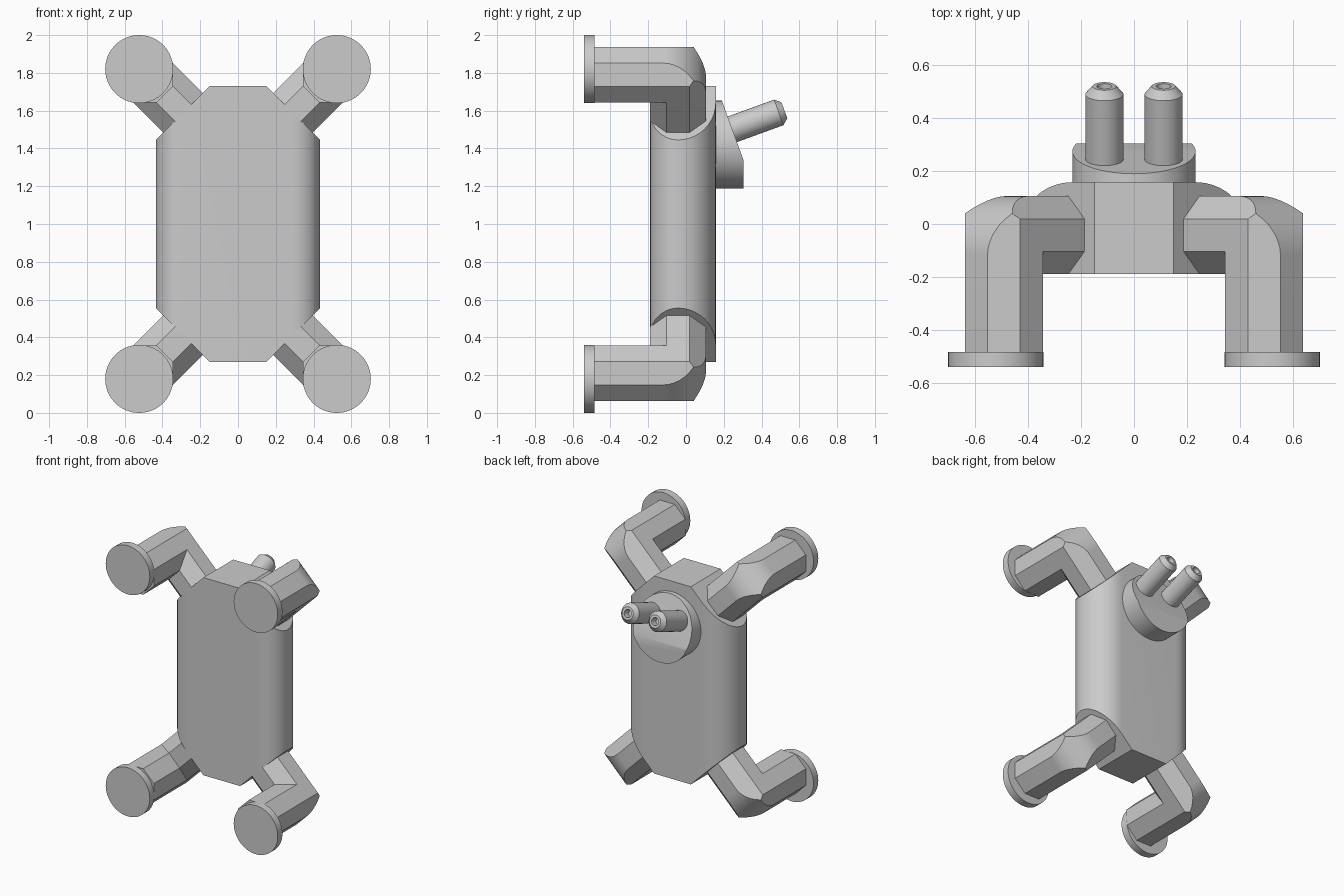
import bpy, bmesh
from math import sin, cos, pi, sqrt, radians
from mathutils import Vector, Matrix

if "Cube" in bpy.data.objects:
    bpy.data.objects.remove(bpy.data.objects["Cube"], do_unlink=True)

# One plain grey finish
grey = bpy.data.materials.new("light_grey")
grey.use_nodes = True
grey.diffuse_color = (0.6, 0.6, 0.6, 1)
grey.node_tree.nodes["Principled BSDF"].inputs["Base Color"].default_value = (0.6, 0.6, 0.6, 1)


def finish(bm, name):
    bmesh.ops.recalc_face_normals(bm, faces=bm.faces)
    mesh = bpy.data.meshes.new(name)
    bm.to_mesh(mesh)
    bm.free()
    mesh.materials.append(grey)
    obj = bpy.data.objects.new(name, mesh)
    bpy.context.collection.objects.link(obj)
    bpy.ops.object.select_all(action='DESELECT')
    obj.select_set(True)
    bpy.context.view_layer.objects.active = obj
    bpy.ops.object.shade_smooth_by_angle(angle=radians(30))
    return obj


def loft(rings):
    """Skin a list of equal-length point rings and cap both ends."""
    bm = bmesh.new()
    rows = [[bm.verts.new(p) for p in ring] for ring in rings]
    n = len(rows[0])
    for a, b in zip(rows, rows[1:]):
        for i in range(n):
            j = (i + 1) % n
            bm.faces.new((a[i], a[j], b[j], b[i]))
    bm.faces.new(rows[0])
    bm.faces.new(rows[-1])
    return bm


def lathe(profile, origin, axis, sides=48):
    """Revolve (radius, height) points about an axis through origin."""
    turn = Vector(axis).to_track_quat('Z', 'Y').to_matrix().to_4x4()
    place = Matrix.Translation(origin) @ turn
    return loft([[place @ Vector((r * cos(2 * pi * i / sides), r * sin(2 * pi * i / sides), h))
                  for i in range(sides)] for r, h in profile])


def slice_off(bm, point, normal):
    """Remove everything on the normal's side of a plane and close the cut."""
    cut = bmesh.ops.bisect_plane(bm, geom=bm.verts[:] + bm.edges[:] + bm.faces[:], dist=1e-6,
                                 plane_co=point, plane_no=normal, clear_outer=True)
    edges = [e for e in cut["geom_cut"] if isinstance(e, bmesh.types.BMEdge) and e.is_boundary]
    if edges:
        bmesh.ops.holes_fill(bm, edges=edges, sides=0)


# Body: plate with rounded long sides and four corners cut at 45 degrees
MID_Y = -0.042


def arc(cx, cy, r, start):
    return [(cx + r * cos(radians(start + 9 * k)), cy + r * sin(radians(start + 9 * k)))
            for k in range(11)]


half = arc(0.287, MID_Y, 0.148, -90)[:-1] + arc(0.235, MID_Y, 0.2, 0)
outline = half + [(-x, y) for x, y in reversed(half)]
body = loft([[Vector((x, y, z)) for x, y in outline] for z in (0.27, 1.73)])
for sx in (-1, 1):
    for sz in (-1, 1):
        slice_off(body, (sx * 0.15, 0, 1 + sz * 0.73), (sx, 0, sz))
finish(body, "body")

# Limbs: octagonal tube, mitred at the elbow, with the outer bend rounded off
APO = 0.1475
RAD = APO / cos(pi / 8)
BEND = 0.225
octagon = [(RAD * cos(pi / 8 + k * pi / 4), RAD * sin(pi / 8 + k * pi / 4)) for k in range(8)]


def limb():
    # local axes: x outward along the arm, y front to back, z across the arm
    shoulder = [Vector((-0.288, u, v)) for u, v in octagon]
    elbow = [Vector((u, u, v)) for u, v in octagon]
    ankle = [Vector((u, -0.49 - MID_Y, v)) for u, v in octagon]
    bm = loft([shoulder, elbow, ankle])
    c = APO - BEND
    steps = 12
    for k in range(steps):
        a = (k + 0.5) * pi / 2 / steps
        n = Vector((cos(a), sin(a), 0))
        slice_off(bm, Vector((c, c, 0)) + n * BEND, n)
    return bm


for sx, side in ((1, "left"), (-1, "right")):
    for sz, level in ((1, "upper"), (-1, "lower")):
        bm = limb()
        for v in bm.verts:
            d, y, p = v.co
            v.co = (sx * (0.4925 + (d + p) / sqrt(2)), y + MID_Y,
                    1 + sz * (0.79 + (d - p) / sqrt(2)))
        finish(bm, f"{level}_{side}_limb")
        foot = lathe([(0.18, 0), (0.18, 0.055)], (sx * 0.523, -0.485, 1 + sz * 0.82), (0, -1, 0), 64)
        finish(foot, f"{level}_{side}_foot")

# Round boss on the back, with its upper part sliced to a slope
TILT = radians(20)
slope = Vector((0, cos(TILT), sin(TILT)))
boss = lathe([(0.233, 0), (0.233, 0.155)], (0, 0.15, 1.42), (0, 1, 0), 64)
slice_off(boss, (0, 0.19, 1.653), slope)
finish(boss, "back_boss")

# Two hollow-tipped posts standing on the slope
for sx, side in ((1, "left"), (-1, "right")):
    post = lathe([(0.072, -0.02), (0.072, 0.265), (0.045, 0.297), (0.028, 0.297), (0.022, 0.25)],
                 (sx * 0.112, 0.242, 1.5), slope, 32)
    finish(post, f"{side}_post")
